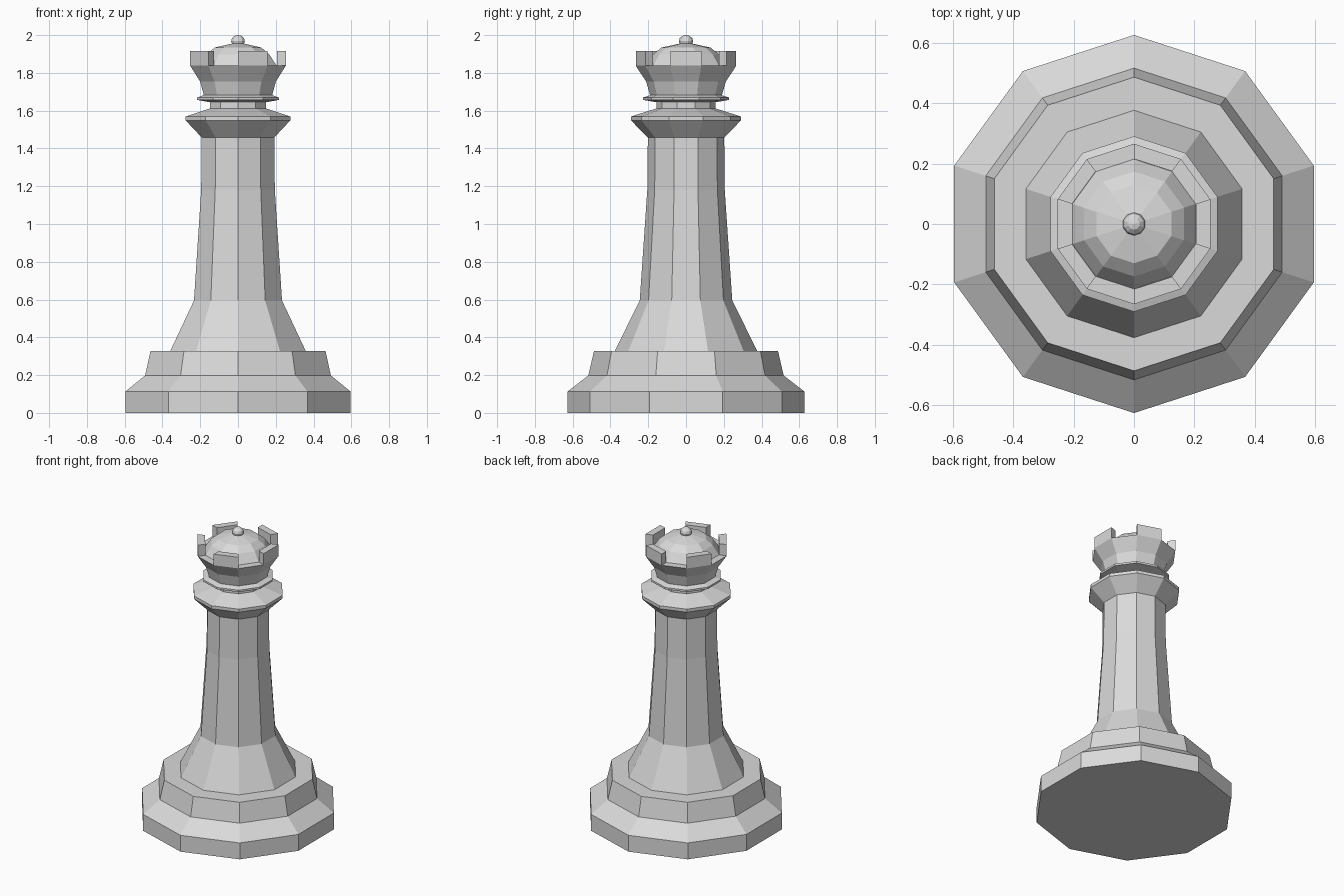
import bpy
import bmesh
from math import sin, cos, pi

SIDES = 10

cube = bpy.data.objects.get("Cube")
if cube:
    bpy.data.objects.remove(cube, do_unlink=True)

# Single stone grey material
stone = bpy.data.materials.new("stone grey")
stone.use_nodes = True
GREY = (0.7, 0.7, 0.7, 1)
stone.diffuse_color = GREY
stone.node_tree.nodes["Principled BSDF"].inputs["Base Color"].default_value = GREY


def add_object(name, bm):
    bmesh.ops.recalc_face_normals(bm, faces=bm.faces)
    mesh = bpy.data.meshes.new(name)
    bm.to_mesh(mesh)
    bm.free()
    mesh.materials.append(stone)
    obj = bpy.data.objects.new(name, mesh)
    bpy.context.collection.objects.link(obj)
    return obj


def corner(i, r, z):
    """Decagon corner, with a corner on the +y axis."""
    a = pi / 2 + 2 * pi * i / SIDES
    return (r * cos(a), r * sin(a), z)


def turned(name, profile):
    """Faceted lathe of (radius, height) points, capped at both ends."""
    bm = bmesh.new()
    rings = [[bm.verts.new(corner(i, r, z)) for i in range(SIDES)] for r, z in profile]
    for low, high in zip(rings, rings[1:]):
        for i in range(SIDES):
            j = (i + 1) % SIDES
            bm.faces.new((low[i], low[j], high[j], high[i]))
    bm.faces.new(rings[0])
    bm.faces.new(rings[-1])
    return add_object(name, bm)


# Stepped foot
turned("base", [(0.627, 0), (0.627, 0.113), (0.517, 0.198), (0.487, 0.328)])

# Flared shaft
turned("shaft", [(0.377, 0.328), (0.245, 0.595), (0.205, 1.18), (0.202, 1.458)])

# Collar, neck and thin ring
turned("collar", [(0.202, 1.458), (0.291, 1.548), (0.291, 1.569), (0.156, 1.612)])
turned("neck", [(0.156, 1.612), (0.156, 1.645)])
turned("neck_ring", [(0.16, 1.645), (0.227, 1.657), (0.227, 1.67), (0.19, 1.682)])

# Crown bowl
turned("crown", [(0.19, 1.682), (0.211, 1.754), (0.266, 1.838)])

# Battlements on every other side of the crown
bm = bmesh.new()
for i in range(1, SIDES, 2):
    low, high = [[bm.verts.new(corner(k, r, z)) for k, r in
                  ((i, 0.266), (i + 1, 0.266), (i + 1, 0.216), (i, 0.216))]
                 for z in (1.838, 1.915)]
    bm.faces.new(low)
    bm.faces.new(high)
    for k in range(4):
        n = (k + 1) % 4
        bm.faces.new((low[k], low[n], high[n], high[k]))
add_object("battlements", bm)

# Dome
turned("dome", [(0.215, 1.838), (0.174, 1.898), (0.13, 1.934), (0.025, 1.957)])

# Finial ball
bm = bmesh.new()
bmesh.ops.create_uvsphere(bm, u_segments=SIDES, v_segments=6, radius=0.038)
finial = add_object("finial", bm)
finial.scale.z = 0.85
finial.location.z = 1.968
